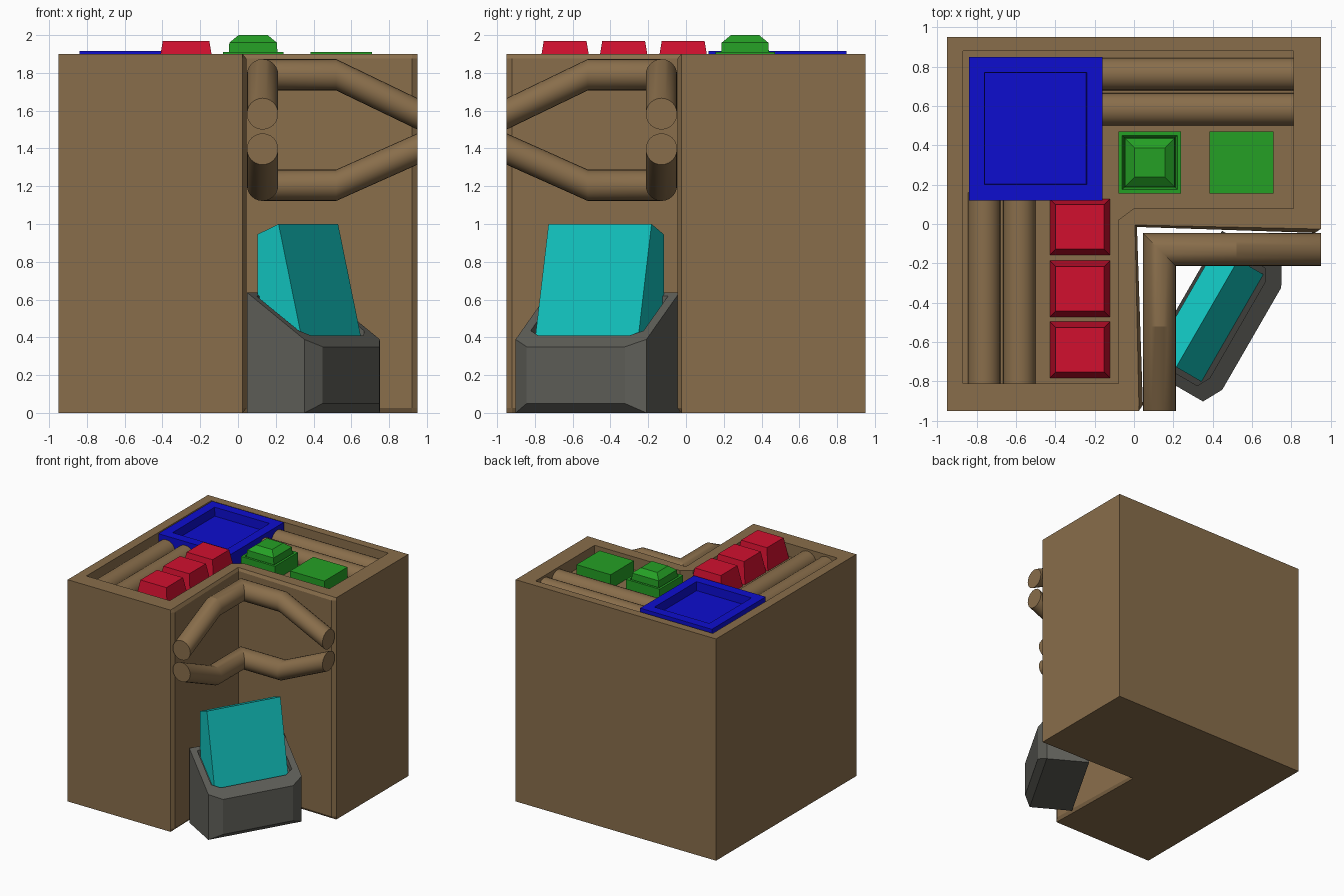
import bpy, bmesh, math
from mathutils import Vector

if "Cube" in bpy.data.objects:
    bpy.data.objects.remove(bpy.data.objects["Cube"])


def material(name, rgb):
    m = bpy.data.materials.new(name)
    m.diffuse_color = (*rgb, 1)
    m.use_nodes = True
    m.node_tree.nodes["Principled BSDF"].inputs["Base Color"].default_value = m.diffuse_color
    return m


BROWN = material("brown", (0.25, 0.155, 0.07))
RED = material("red", (0.64, 0.005, 0.028))
BLUE = material("blue", (0.004, 0.004, 0.62))
GREEN = material("green", (0.018, 0.35, 0.018))
GREY = material("dark grey", (0.115, 0.115, 0.10))
TEAL = material("teal", (0.006, 0.55, 0.52))


def loft(name, rings, mat, smooth=False):
    """Bridge successive rings of equal length and cap both ends."""
    bm = bmesh.new()
    vr = [[bm.verts.new(p) for p in r] for r in rings]
    n = len(rings[0])
    for a, b in zip(vr, vr[1:]):
        for i in range(n):
            j = (i + 1) % n
            bm.faces.new((a[i], a[j], b[j], b[i]))
    bm.faces.new(vr[0])
    bm.faces.new(vr[-1])
    bmesh.ops.remove_doubles(bm, verts=bm.verts, dist=1e-5)
    bmesh.ops.recalc_face_normals(bm, faces=bm.faces)
    me = bpy.data.meshes.new(name)
    bm.to_mesh(me)
    bm.free()
    me.materials.append(mat)
    ob = bpy.data.objects.new(name, me)
    bpy.context.collection.objects.link(ob)
    if smooth:
        bpy.ops.object.select_all(action='DESELECT')
        ob.select_set(True)
        bpy.context.view_layer.objects.active = ob
        bpy.ops.object.shade_smooth_by_angle(angle=math.radians(22))
    return ob


def at(pts, z):
    return [(x, y, z) for x, y in pts]


def rect(x0, x1, y0, y1, z, inset=0.0):
    i = inset
    return at([(x0+i, y0+i), (x1-i, y0+i), (x1-i, y1-i), (x0+i, y1-i)], z)


# L-shaped body with bevelled inner walls and a sunken top
def outline(corner, wall):
    return [(-.95, -.95), (.025, -.95), (wall, -.92), (corner, -corner), (corner, -corner),
            (.92, -wall), (.95, -.025), (.95, .95), (-.95, .95)]


edge, bulge = outline(.005, .025), outline(.015, .045)
tray = [(-.87, -.81), (-.08, -.81), (-.08, -.81), (-.08, .02), (0, .08),
        (.81, .08), (.81, .08), (.81, .88), (-.87, .88)]
FLOOR = 1.79
loft("body", [at(edge, 0), at(bulge, .025), at(bulge, 1.875), at(edge, 1.9),
              at(tray, 1.9), at(tray, FLOOR)], BROWN)

# Pipes lying in the sunken top
R, N = .083, 24
angles = [2 * math.pi * k / N for k in range(N)]
for i, c in enumerate((.762, .583)):
    loft(f"top_pipe_back_{i}", [[(x, c + R*math.cos(a), 1.80 + R*math.sin(a)) for a in angles]
                                for x in (-.2, .81)], BROWN, True)
    loft(f"top_pipe_left_{i}", [[(-c + R*math.cos(a), y, 1.80 + R*math.sin(a)) for a in angles]
                                for y in (-.81, .16)], BROWN, True)

# Bent pipes running round the inner corner
for name, z0, z1 in (("upper_wall_pipe", 1.79, 1.583), ("lower_wall_pipe", 1.205, 1.397)):
    path = [((.95, -.13), (0, -1), z1), ((.52, -.13), (0, -1), z0), ((.13, -.13), (1, -1), z0),
            ((.13, -.52), (1, 0), z0), ((.13, -.95), (1, 0), z1)]
    loft(name, [[(x + u*R*math.cos(a), y + v*R*math.cos(a), z + R*math.sin(a)) for a in angles]
                for (x, y), (u, v), z in path], BROWN, True)

# Blue tray
b = (-.84, -.16, .12, .85)
loft("blue_tray", [rect(*b, FLOOR - .01), rect(*b, 1.915), rect(*b, 1.915, .08),
                   rect(*b, 1.84, .083)], BLUE)

# Red tapered blocks
for i, y in enumerate((-.015, -.33, -.64)):
    r = (-.43, -.12, y - .145, y + .145)
    loft(f"red_block_{i}", [rect(*r, FLOOR - .01), rect(*r, 1.97, .032)], RED)

# Green blocks: one plain, one with a raised knob
g = (.385, .71, .155, .47)
loft("green_block", [rect(*g, FLOOR - .01), rect(*g, 1.91)], GREEN)
k = (-.08, .24, .155, .47)
loft("green_knob", [rect(*k, FLOOR - .01), rect(*k, 1.91), rect(*k, 1.91, .02), rect(*k, 1.885, .03),
                    rect(*k, 1.96, .034), rect(*k, 2.0, .083)], GREEN)


# Angled trough in the inner corner: d points outwards, e runs along its length
D, E = Vector((.866, -.5, 0)), Vector((.5, .866, 0))


def local(d, e, z):
    return D * d + E * (e - .206) + Vector((0, 0, z))


def hexagon(d0, d1, d2, e1, e2):
    return [(d0, -e1), (d1, -e1), (d2, -e2), (d2, e2), (d1, e1), (d0, e1)]


def rim(d):
    return .35 + .71 * (.81 - d)


outer = hexagon(.405, .755, .81, .40, .30)
base = hexagon(.405, .755, .755, .40, .40)
inner = hexagon(.432, .69, .725, .345, .28)
loft("trough", [[local(d, e, 0) for d, e in base],
                [local(d, e, .05 if d > .8 else 0) for d, e in outer],
                [local(d, e, rim(d)) for d, e in outer],
                [local(d, e, rim(d)) for d, e in inner],
                [local(d, e, rim(d) - .06) for d, e in inner]], GREY)

# Teal wedge standing in the trough
side = [(.42, .5), (.70, .36), (.55, 1.0), (.42, .945)]
loft("teal_wedge", [[local(d, e, z) for d, z in side] for e in (-.317, .313)], TEAL)
